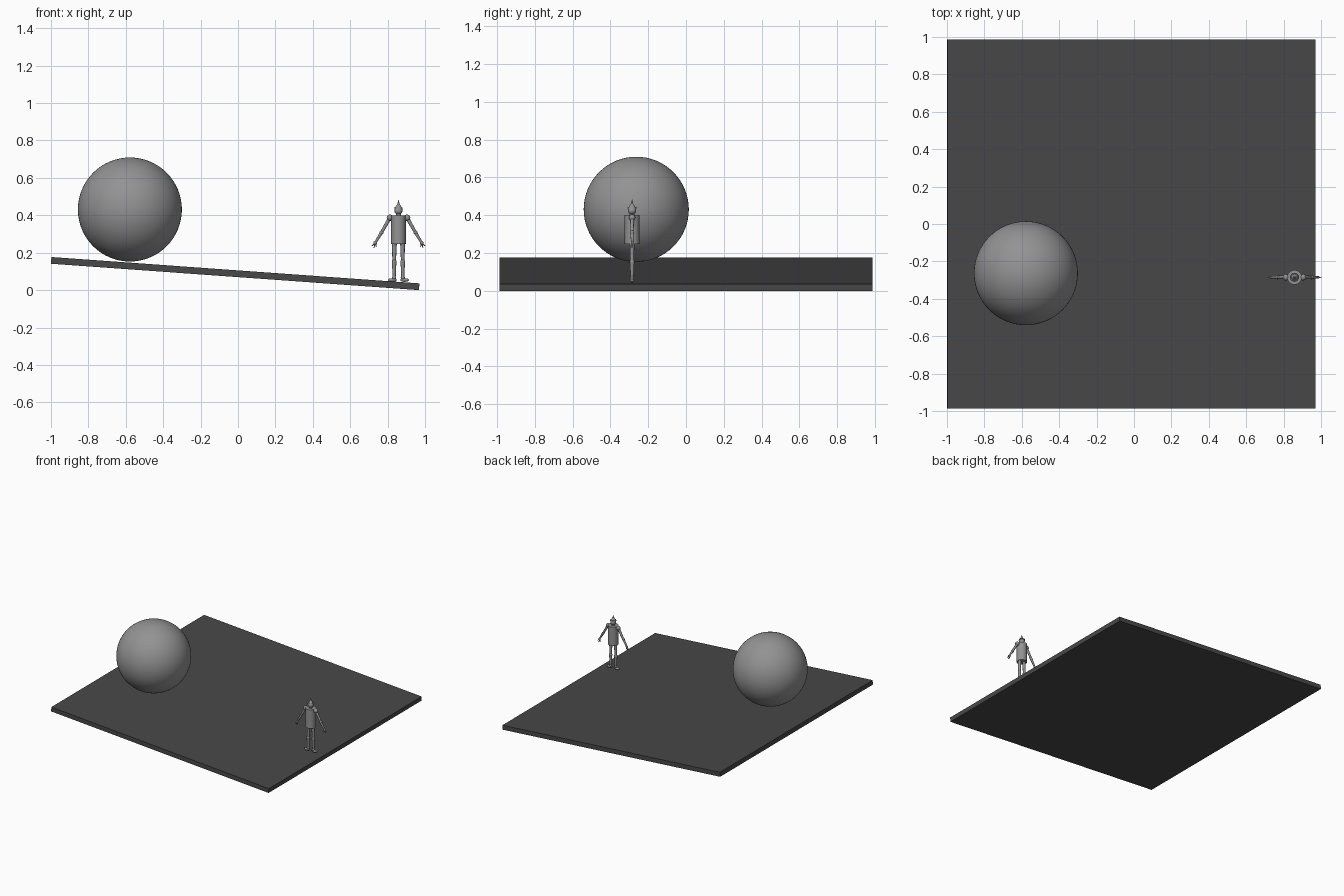
import bpy, math
from mathutils import Vector

if "Cube" in bpy.data.objects:
    bpy.data.objects.remove(bpy.data.objects["Cube"])


def material(name, v):
    m = bpy.data.materials.new(name)
    m.diffuse_color = (v, v, v, 1)
    m.use_nodes = True
    m.node_tree.nodes["Principled BSDF"].inputs["Base Color"].default_value = m.diffuse_color
    return m


DARK = material("dark grey", 0.065)
GREY = material("mid grey", 0.29)
FX, FY = 0.858, -0.285          # where the figure stands


def finish(name, mat, smooth=True):
    ob = bpy.context.object
    ob.name = name
    ob.data.materials.append(mat)
    if smooth:
        bpy.ops.object.shade_smooth_by_angle(angle=math.radians(40))
    return ob


def ball(name, loc, r, scale=(1, 1, 1), seg=20):
    bpy.ops.mesh.primitive_uv_sphere_add(segments=seg, ring_count=seg // 2, radius=r, location=loc)
    bpy.context.object.scale = scale
    return finish(name, GREY)


def rod(name, a, b, r1, r2, seg=16):
    a, b = Vector(a), Vector(b)
    d = b - a
    bpy.ops.mesh.primitive_cone_add(vertices=seg, radius1=r1, radius2=r2, depth=d.length,
                                    location=(a + b) / 2,
                                    rotation=d.to_track_quat('Z', 'Y').to_euler())
    return finish(name, GREY)


def at(x, z):
    return (FX + x, FY, z)


# Tilted slab
bpy.ops.mesh.primitive_cube_add(size=1, location=(-0.015, 0, 0.0885),
                                rotation=(0, math.radians(4.1), 0))
bpy.context.object.scale = (1.973, 1.974, 0.036)
finish("ramp", DARK, False)

# Large boulder resting on the high end
ball("boulder", (-0.578, -0.263, 0.431), 0.278, seg=64)

# Torso, neck, head and pointed hat
rod("torso", at(0, 0.247), at(0, 0.400), 0.039, 0.039, 32)
rod("neck", at(0, 0.395), at(0, 0.42), 0.013, 0.013)
ball("head", at(0, 0.425), 0.022)
rod("hat_brim", at(0, 0.436), at(0, 0.443), 0.024, 0.022, 24)
rod("hat_crown", at(0, 0.443), at(0, 0.460), 0.017, 0.007)
rod("hat_tip", at(0, 0.460), at(0, 0.482), 0.006, 0.001)

# Limbs, mirrored left and right
for s, side in ((-1, "left"), (1, "right")):
    shoulder, elbow, wrist = at(s * .046, .387), at(s * .091, .308), at(s * .124, .253)
    ball(side + "_shoulder", shoulder, 0.017)
    rod(side + "_upper_arm", shoulder, elbow, 0.010, 0.008)
    ball(side + "_elbow", elbow, 0.011)
    rod(side + "_forearm", elbow, wrist, 0.009, 0.006)
    ball(side + "_palm", wrist, 0.010, (1, 0.7, 1))
    for i, (x, z) in enumerate(((.142, .236), (.131, .226), (.118, .230))):
        rod(f"{side}_finger_{i}", wrist, at(s * x, z), 0.004, 0.002, 8)

    hip, knee, ankle = at(s * .022, .245), at(s * .023, .152), at(s * .023, .066)
    ball(side + "_hip", hip, 0.014)
    rod(side + "_thigh", hip, knee, 0.012, 0.010)
    ball(side + "_knee", knee, 0.013)
    rod(side + "_shin", knee, ankle, 0.012, 0.008)
    ball(side + "_ankle", ankle, 0.011)
    ball(side + "_foot", at(s * .033, .054), 0.024, (1, 0.5, 0.4))
